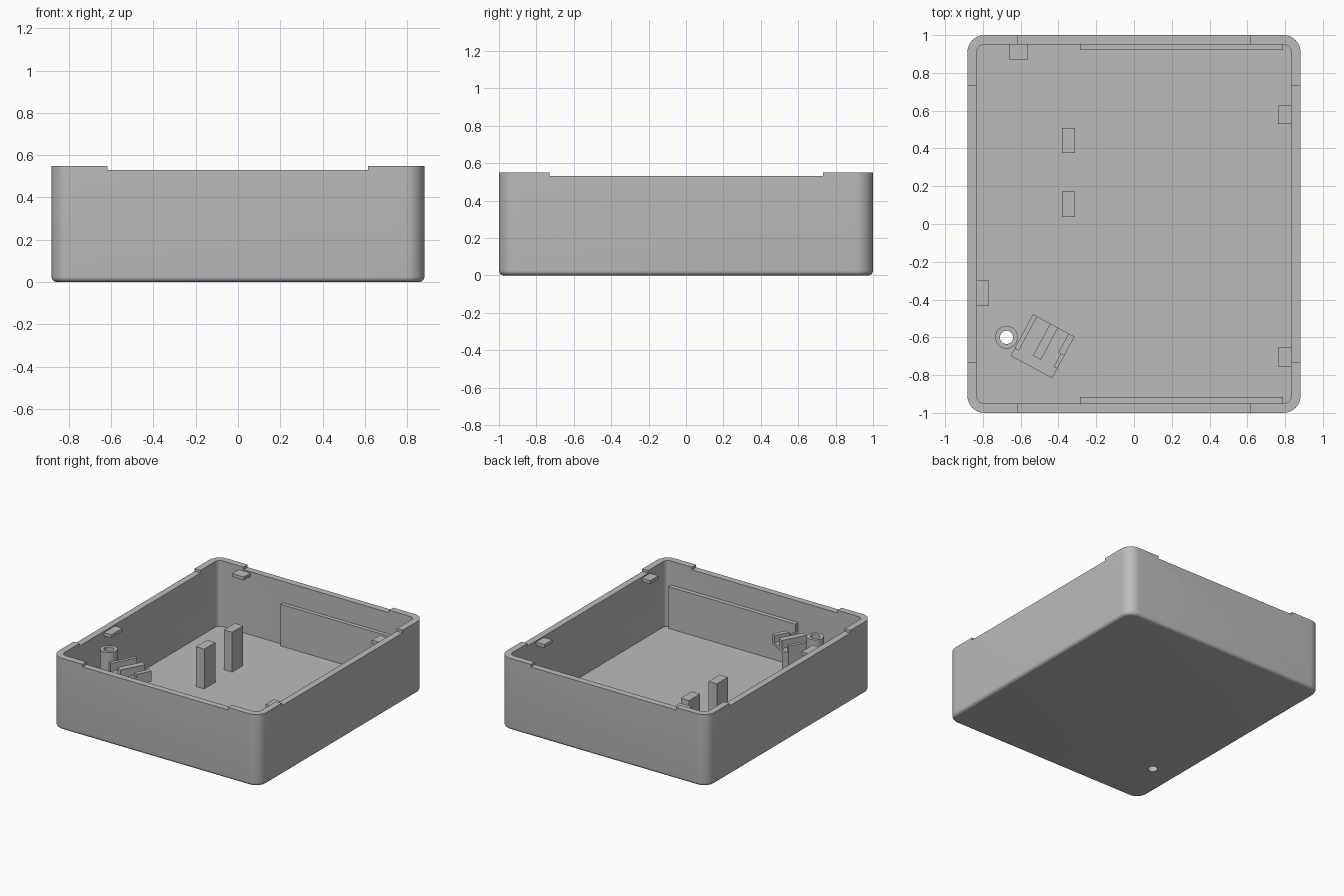
import bpy, bmesh, math
from mathutils import Vector, Matrix

if "Cube" in bpy.data.objects:
    bpy.data.objects.remove(bpy.data.objects["Cube"])

grey = bpy.data.materials.new("light_grey_plastic")
grey.diffuse_color = (0.5, 0.5, 0.5, 1)
grey.use_nodes = True
grey.node_tree.nodes["Principled BSDF"].inputs["Base Color"].default_value = grey.diffuse_color


def finish(name, bm, smooth=False):
    bmesh.ops.recalc_face_normals(bm, faces=bm.faces)
    me = bpy.data.meshes.new(name)
    bm.to_mesh(me)
    bm.free()
    ob = bpy.data.objects.new(name, me)
    bpy.context.collection.objects.link(ob)
    me.materials.append(grey)
    if smooth:
        bpy.ops.object.select_all(action='DESELECT')
        ob.select_set(True)
        bpy.context.view_layer.objects.active = ob
        bpy.ops.object.shade_smooth_by_angle(angle=math.radians(30))
    return ob


def box(name, x, y, z, frame=Matrix()):
    """Box from (min, max) ranges, optionally placed in a local frame."""
    bm = bmesh.new()
    bmesh.ops.create_cube(bm, size=1)
    for v in bm.verts:
        v.co = frame @ Vector([(r[0] + r[1]) / 2 + c * (r[1] - r[0])
                               for r, c in zip((x, y, z), v.co)])
    return finish(name, bm)


def loft(name, rings, caps=True, smooth=True):
    """Skin successive rings; cap both ends or close back to the first ring."""
    bm = bmesh.new()
    loops = [[bm.verts.new(p) for p in ring] for ring in rings]
    n = len(loops[0])
    pairs = list(zip(loops, loops[1:]))
    if caps:
        bm.faces.new(loops[0])
        bm.faces.new(loops[-1])
    else:
        pairs.append((loops[-1], loops[0]))
    for a, b in pairs:
        for i in range(n):
            j = (i + 1) % n
            bm.faces.new((a[i], a[j], b[j], b[i]))
    return finish(name, bm, smooth)


def rounded_ring(hx, hy, r, z, steps=10):
    pts = []
    for k, (sx, sy) in enumerate(((1, 1), (-1, 1), (-1, -1), (1, -1))):
        for i in range(steps + 1):
            a = math.pi / 2 * (k + i / steps)
            pts.append((sx * (hx - r) + r * math.cos(a),
                        sy * (hy - r) + r * math.sin(a), z))
    return pts


def circle(cx, cy, r, z, n=32):
    return [(cx + r * math.cos(math.tau * i / n),
             cy + r * math.sin(math.tau * i / n), z) for i in range(n)]


HX, HY, H, RIM, FLOOR = 0.882, 1.0, 0.55, 0.53, 0.047
WALL, R, FILLET = 0.05, 0.09, 0.025
BOSS = (-0.675, -0.6)

# Tray shell: filleted base, outer wall, rim, inner wall, floor
rings = []
for i in range(7):
    a = math.pi / 2 * i / 6
    inset = FILLET * (1 - math.sin(a))
    rings.append(rounded_ring(HX - inset, HY - inset, R - inset,
                              FILLET * (1 - math.cos(a))))
rings.append(rounded_ring(HX, HY, R, H))
rings.append(rounded_ring(HX - WALL, HY - WALL, R - WALL, H))
rings.append(rounded_ring(HX - WALL, HY - WALL, R - WALL, FLOOR))
tray = loft("tray_shell", rings, smooth=False)

# Rim recesses on all four walls and the screw hole through the floor
cutters = [
    box("front_back_recess_cutter", (-0.618, 0.615), (-1.2, 1.2), (RIM, 0.7)),
    box("side_recess_cutter", (-1.2, 1.2), (-0.73, 0.733), (RIM, 0.7)),
    loft("screw_hole_cutter", [circle(*BOSS, 0.035, -0.1),
                               circle(*BOSS, 0.035, 0.2)], smooth=False),
]
bpy.ops.object.select_all(action='DESELECT')
tray.select_set(True)
bpy.context.view_layer.objects.active = tray
for c in cutters:
    mod = tray.modifiers.new("cut", 'BOOLEAN')
    mod.operation = 'DIFFERENCE'
    mod.solver = 'EXACT'
    mod.object = c
    bpy.ops.object.modifier_apply(modifier=mod.name)
for c in cutters:
    bpy.data.objects.remove(c)
bpy.ops.object.shade_smooth_by_angle(angle=math.radians(30))

# Hollow screw boss
loft("screw_boss", [circle(*BOSS, 0.06, FLOOR - 0.01), circle(*BOSS, 0.06, 0.5),
                    circle(*BOSS, 0.035, 0.5),
                    circle(*BOSS, 0.035, FLOOR - 0.01)], caps=False)

# Standing posts
for i, y in enumerate((0.105, 0.442)):
    box(f"support_post_{i + 1}", (-0.382, -0.312), (y - 0.067, y + 0.067),
        (FLOOR - 0.01, 0.352))

# Thin stiffening panels on the front and back walls
box("back_wall_panel", (-0.285, 0.79), (0.92, 0.955), (FLOOR - 0.01, 0.367))
box("front_wall_panel", (-0.285, 0.79), (-0.955, -0.917), (FLOOR - 0.01, 0.367))

# Retaining tabs below the rim
for name, x, y in (("back_tab", (-0.66, -0.56), (0.87, 0.955)),
                   ("right_tab_rear", (0.762, 0.837), (0.53, 0.627)),
                   ("right_tab_front", (0.762, 0.837), (-0.755, -0.655)),
                   ("left_tab", (-0.837, -0.768), (-0.435, -0.3))):
    box(name, x, y, (0.495, 0.52))

# Angled bracket: column, platform and upright fins
turn = Matrix.Translation((-0.484, -0.647, 0)) @ Matrix.Rotation(math.radians(-28.3), 4, 'Z')
box("bracket_column", (-0.124, -0.02), (-0.124, 0.124), (FLOOR - 0.01, 0.35), turn)
box("bracket_platform", (-0.125, 0.125), (-0.125, 0.125), (0.345, 0.37), turn)
box("bracket_left_fin", (-0.125, -0.1), (-0.08, 0.125), (0.365, 0.433), turn)
box("bracket_middle_fin", (-0.021, 0.026), (-0.068, 0.125), (0.365, 0.433), turn)
box("bracket_right_fin", (0.09, 0.125), (0.01, 0.125), (0.365, 0.425), turn)
box("bracket_right_fin_step", (0.103, 0.125), (-0.068, 0.012), (0.365, 0.4), turn)
